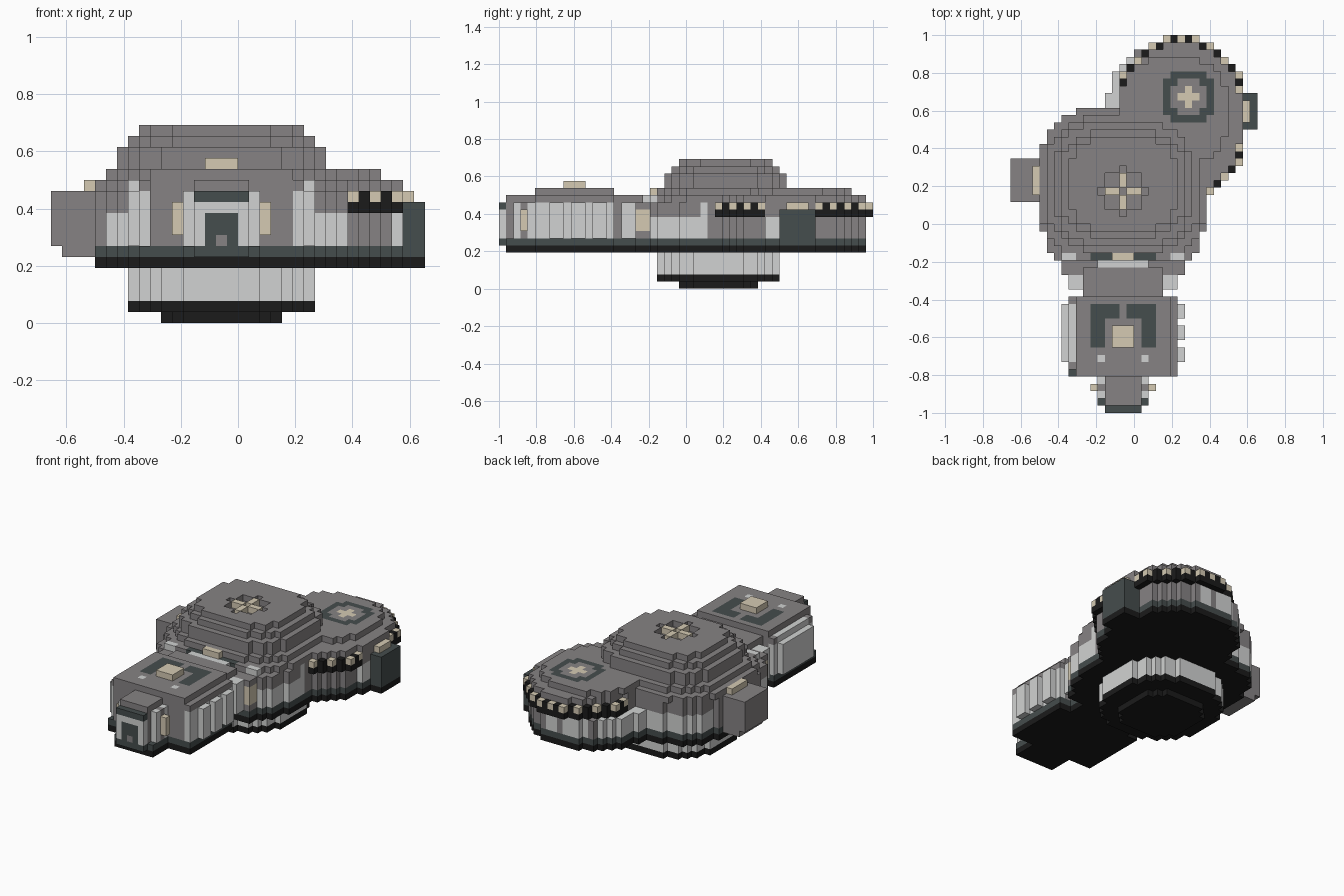
import bpy
import bmesh

cube = bpy.data.objects.get("Cube")
if cube:
    bpy.data.objects.remove(cube)

V = 1 / 26   # edge of one block
CX, CY = -1.5, 4.5   # centre of the main hull, in blocks
TX, TY = 5.5, 14.5   # centre of the rear turret

COLOURS = {
    "grey": (0.24, 0.226, 0.23),
    "light_grey": (0.64, 0.65, 0.645),
    "dark_slate": (0.06, 0.074, 0.074),
    "black": (0.011, 0.011, 0.011),
    "tan": (0.66, 0.59, 0.45),
}
GREY, LIGHT, DARK, BLACK, TAN = range(5)
materials = []
for name, rgb in COLOURS.items():
    m = bpy.data.materials.new(name)
    m.use_nodes = True
    m.diffuse_color = (*rgb, 1)
    bsdf = m.node_tree.nodes["Principled BSDF"]
    bsdf.inputs["Base Color"].default_value = (*rgb, 1)
    bsdf.inputs["Roughness"].default_value = 0.8
    materials.append(m)

blocks = {}   # cell -> (part, colour)


def box(part, colour, x, y, z):
    for i in range(*x):
        for j in range(*y):
            for k in range(*z):
                blocks[i, j, k] = (part, colour)


def pair(part, colour, x, y, z):
    """A box and its mirror image across the hull's centre line."""
    box(part, colour, x, y, z)
    box(part, colour, (-3 - x[1], -3 - x[0]), y, z)


def inside(i, j, cx, cy, rx, ry, n):
    return abs((i + .5 - cx) / rx) ** n + abs((j + .5 - cy) / ry) ** n <= 1.01


def disc(part, colour, centre, rx, ry, z, n=3.0):
    """A rounded slab; colour may be a rule on the cell, None carves."""
    cx, cy = centre
    for i in range(-20, 20):
        for j in range(-28, 28):
            if inside(i, j, cx, cy, rx, ry, n):
                for k in range(*z):
                    c = colour(i, j, k) if callable(colour) else colour
                    if c is None:
                        blocks.pop((i, j, k), None)
                    else:
                        blocks[i, j, k] = (part, c)


def base(part, x, y):
    """Black floor with a dark course on top of it."""
    box(part, BLACK, x, y, (5, 6))
    box(part, DARK, x, y, (6, 7))


def level_colour(k):
    return BLACK if k == 5 else DARK if k == 6 else GREY


def hull_colour(i, j, k):
    if 7 <= k < 10 and i + .5 - CX > -11 and not (i > 0 and j > 2):
        return LIGHT
    return level_colour(k)


def turret_colour(i, j, k):
    if 7 <= k and j >= 16 and i < 8 and i % 5:
        return LIGHT
    return level_colour(k)


def rim_side(i, j):
    """The stretch of turret edge that carries the rim."""
    return i + j > 13 and i >= -2 and not 11 <= j < 18


def cap_colour(i, j, k):
    edge = not inside(i, j, TX + 1, TY, 7.5, 9.5, 2)
    return BLACK if k == 10 and edge and rim_side(i, j) else GREY


hull, turret, cap = (CX, CY), (TX, TY), (TX + 1, TY)
dome = (CX, CY + 1)

# Lower drum
disc("drum_foot", BLACK, hull, 5.5, 5.5, (0, 1), 2.5)
disc("drum_foot", BLACK, hull, 8.5, 8.5, (1, 2), 2.5)
disc("lower_drum", LIGHT, hull, 8.5, 8.5, (2, 5), 2.5)

# Rear turret, its cap, and the rim of alternating teeth
disc("rear_turret", turret_colour, turret, 9.5, 10.5, (5, 10), 2.1)
disc("turret_cap", cap_colour, cap, 8.5, 10.5, (10, 13), 2)
disc("turret_cap", GREY, (TX, TY + 1), 7.5, 7.5, (13, 14), 2.4)
for i in range(-6, 18):
    for j in range(3, 27):
        if (rim_side(i, j) and inside(i, j, *cap, 9.5, 11.5, 2)
                and not inside(i, j, *cap, 8.5, 10.5, 2)):
            along = i if j >= 22 else j
            blocks[i, j, 10] = ("rim_band", BLACK)
            blocks[i, j, 11] = ("rim_teeth", BLACK if along % 2 else TAN)

# Main hull
disc("main_hull", hull_colour, hull, 11.5, 11.5, (5, 12))
box("hull_post", LIGHT, (9, 10), (2, 3), (7, 12))

# Stepped dome with a small crater
for rx, ry, z in ((11.5, 10.5, (12, 13)), (10.5, 9.5, (13, 14)),
                  (9.5, 8.5, (14, 16)), (8.5, 7.5, (16, 17)),
                  (7.5, 6.5, (17, 18))):
    disc("dome", GREY, dome, rx, ry, z)
disc("dome", None, hull, 3.1, 3.1, (17, 18), 2)
for step in (-2, -1, 1, 2):
    blocks[-2 + step, 4, 17] = ("crater_lamps", TAN)
    blocks[-2, 4 + step, 17] = ("crater_lamps", TAN)

# Turret hatch: dark ring round a small diamond
disc("hatch_ring", DARK, (7.5, 17.5), 3.5, 3.5, (13, 14), 2.4)
disc("hatch_floor", GREY, (7.5, 17.5), 2.5, 2.5, (13, 14), 2.4)
disc("hatch_lamp", TAN, (7.5, 17.5), 1.5, 1.5, (13, 14), 1)

# Left side pod
box("left_pod", DARK, (13, 17), (13, 18), (6, 11))
box("left_pod_base", BLACK, (13, 17), (13, 18), (5, 6))
box("left_pod_lamp", TAN, (15, 16), (14, 17), (11, 12))
box("left_pod_post", LIGHT, (14, 15), (11, 13), (7, 10))

# Right side pod
box("right_pod", GREY, (-16, -12), (3, 9), (6, 12))
box("right_pod", GREY, (-17, -16), (3, 9), (7, 12))
box("right_pod_lamp", TAN, (-14, -13), (4, 8), (12, 13))

# Neck between hull and head
base("neck_base", (-10, 7), (-7, -3))
base("neck_base", (-7, 4), (-12, -7))
box("neck", GREY, (-10, 7), (-7, -3), (7, 12))
box("neck", GREY, (-7, 4), (-12, -7), (7, 13))
box("neck", GREY, (-10, 7), (-5, -3), (12, 13))
box("neck", GREY, (-7, 4), (-7, -6), (12, 13))
pair("neck_lamp", TAN, (6, 7), (-7, -5), (8, 11))
pair("neck_post", LIGHT, (4, 6), (-9, -7), (7, 12))
pair("neck_post", LIGHT, (5, 7), (-5, -4), (12, 13))
pair("visor", DARK, (0, 3), (-5, -4), (12, 13))
box("visor_bar", LIGHT, (-5, 2), (-6, -5), (12, 13))
box("dome_lamp", TAN, (-3, 0), (-5, -4), (13, 14))

# Head block with side panels
base("head_base", (-9, 6), (-21, -10))
box("head", GREY, (-8, 6), (-21, -10), (7, 13))
box("head", GREY, (-9, -8), (-20, -10), (7, 13))
box("head_roof", GREY, (-8, 5), (-21, -10), (13, 14))
pair("head_side", LIGHT, (5, 6), (-20, -10), (7, 12))
box("head_side", LIGHT, (5, 6), (-21, -20), (7, 12))
box("head_side", LIGHT, (-9, -8), (-19, -11), (12, 13))
for start in (-19, -16, -13):
    box("side_panel", LIGHT, (6, 7), (start, start + 2), (7, 12))
box("side_panel", LIGHT, (-10, -9), (-19, -11), (7, 12))
pair("roof_marking", DARK, (1, 3), (-17, -11), (13, 14))
pair("roof_marking", DARK, (-1, 1), (-13, -11), (13, 14))
pair("roof_stud", LIGHT, (1, 2), (-19, -18), (13, 14))
box("roof_lamp", TAN, (-3, 0), (-17, -14), (14, 15))

# Nose
base("nose_base", (-5, 2), (-25, -21))
box("nose", GREY, (-5, 2), (-24, -21), (7, 12))
box("nose", GREY, (-4, 1), (-25, -21), (7, 13))
pair("nose_post", LIGHT, (1, 2), (-24, -23), (7, 12))
pair("nose_post", LIGHT, (1, 2), (-22, -21), (7, 12))
pair("nose_lamp", TAN, (2, 3), (-23, -22), (8, 11))
box("nose_front", DARK, (-4, 1), (-26, -25), (6, 12))
pair("nose_post", LIGHT, (0, 1), (-26, -25), (7, 11))
box("nose_bar", LIGHT, (-3, 0), (-26, -25), (10, 11))
box("nose_knob", GREY, (-2, -1), (-26, -25), (7, 8))

# Turn the exposed block sides into one mesh per part
parts = {}
for cell, (part, colour) in blocks.items():
    parts.setdefault(part, []).append((cell, colour))

for part, cells in parts.items():
    bm = bmesh.new()
    verts = {}
    for cell, colour in cells:
        for axis in range(3):
            for side in (0, 1):
                near = list(cell)
                near[axis] += 2 * side - 1
                if tuple(near) in blocks:
                    continue
                loop = []
                for a, b in ((0, 0), (1, 0), (1, 1), (0, 1)):
                    p = list(cell)
                    p[axis] += side
                    p[(axis + 1) % 3] += a
                    p[(axis + 2) % 3] += b
                    p = tuple(p)
                    if p not in verts:
                        verts[p] = bm.verts.new([c * V for c in p])
                    loop.append(verts[p])
                face = bm.faces.new(loop if side else loop[::-1])
                face.material_index = colour
    mesh = bpy.data.meshes.new(part)
    bm.to_mesh(mesh)
    bm.free()
    for m in materials:
        mesh.materials.append(m)
    bpy.context.scene.collection.objects.link(bpy.data.objects.new(part, mesh))
